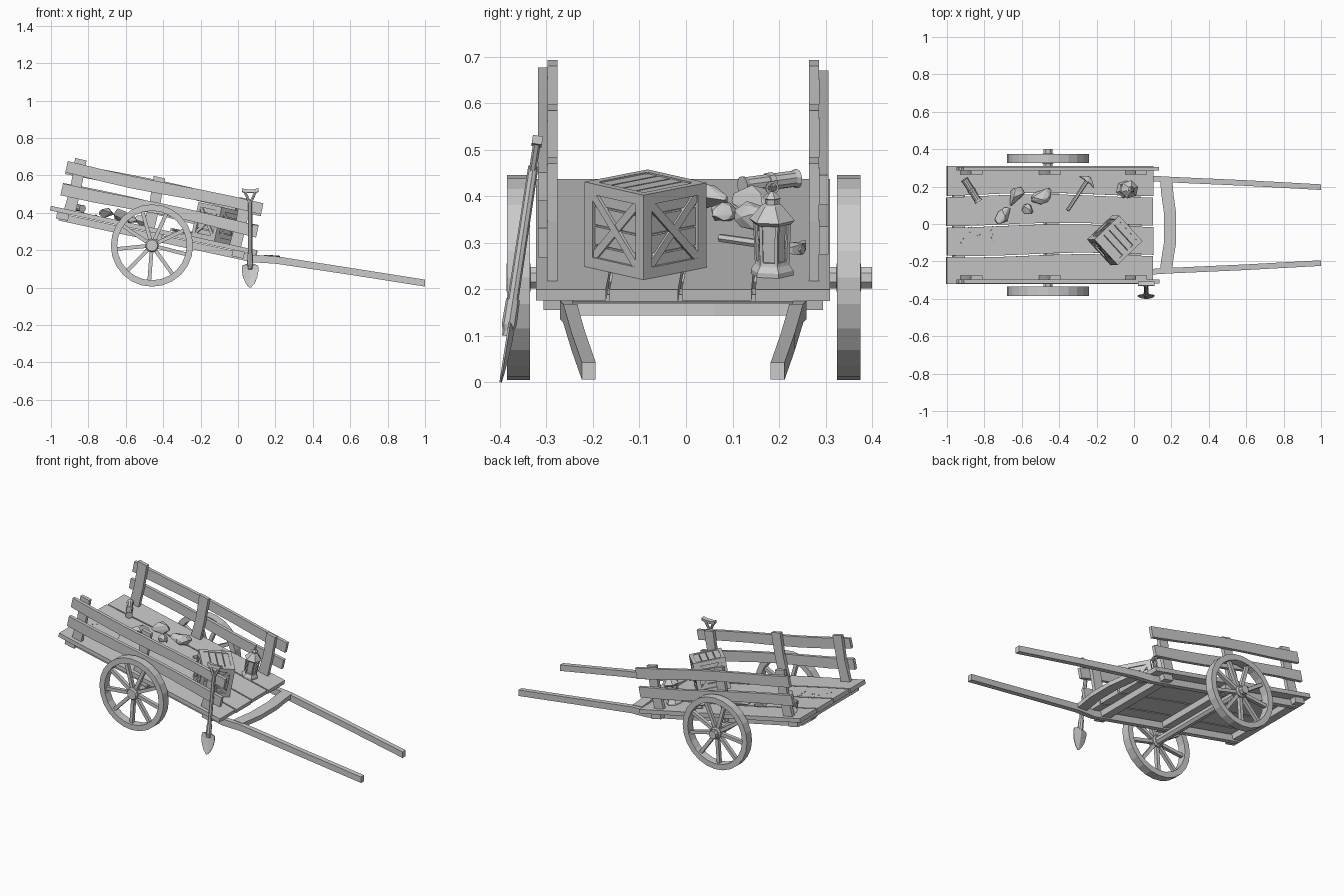
import bpy, bmesh, math, random
from mathutils import Matrix, Vector

if "Cube" in bpy.data.objects:
    bpy.data.objects.remove(bpy.data.objects["Cube"])

random.seed(4)
YC = -0.006
TILT = math.atan(0.2155)
T = Matrix.Translation


def R(a, axis):
    return Matrix.Rotation(a, 4, axis)


def on_deck(x, y, h=0, turn=0):
    """Frame sitting on the tilted deck at world x, y."""
    return T((x, y, 0.437 - 0.2155 * (x + 1))) @ R(TILT, 'Y') @ R(turn, 'Z') @ T((0, 0, h))


def finish(name, bm, M=Matrix()):
    bmesh.ops.recalc_face_normals(bm, faces=bm.faces)
    bm.transform(M)
    me = bpy.data.meshes.new(name)
    bm.to_mesh(me)
    bm.free()
    ob = bpy.data.objects.new(name, me)
    bpy.context.collection.objects.link(ob)
    return ob


def add_loft(bm, rings, M=Matrix(), closed=False):
    vs = [[bm.verts.new(M @ Vector(p)) for p in r] for r in rings]
    n = len(vs[0])
    for i in range(len(vs) if closed else len(vs) - 1):
        a, b = vs[i], vs[(i + 1) % len(vs)]
        for j in range(n):
            bm.faces.new((a[j], a[(j + 1) % n], b[(j + 1) % n], b[j]))
    if not closed:
        bm.faces.new(vs[0])
        bm.faces.new(vs[-1])


def loft(name, rings, M=Matrix(), closed=False):
    bm = bmesh.new()
    add_loft(bm, rings, M, closed)
    return finish(name, bm)


def add_box(bm, c, s, M=Matrix()):
    bmesh.ops.create_cube(bm, size=1, matrix=M @ T(c) @ Matrix.Diagonal((*s, 1)))


def yz(x, y0, y1, z0, z1):
    return [(x, y0, z0), (x, y1, z0), (x, y1, z1), (x, y0, z1)]


def turned(profile, n, axis='Z', phase=0):
    """Rings of n points from (radius, height) pairs."""
    out = []
    for r, h in profile:
        ring = [(r * math.cos(phase + k * math.tau / n), r * math.sin(phase + k * math.tau / n), h) for k in range(n)]
        out.append([(x, z, y) for x, y, z in ring] if axis == 'Y' else ring)
    return out


def tube(a, b, r0, r1, n=8):
    a, b = Vector(a), Vector(b)
    q = (b - a).to_track_quat('Z', 'Y').to_matrix().to_4x4()
    return turned([(r0, 0), (r1, (b - a).length)], n), T(a) @ q


# deck planks with wavy seams
D = on_deck(-0.45, YC)
xs = [-0.563 + 1.127 * i / 8 for i in range(9)]


def seam(k, x):
    return -0.32 + 0.16 * k + (0.009 * math.sin(5 * x + k * 0.6) if 0 < k < 4 else 0)


for k in range(4):
    e = 0.004 * (k % 2)
    loft(f"deck_plank_{k}", [yz(x + (e if abs(x) > .56 else 0), seam(k, x) + .004, seam(k + 1, x) - .004, -.025, 0)
                             for x in xs], D)

# side rails and posts
for s, side in ((1, "left"), (-1, "right")):
    for h, nm, ph in ((0.22, "upper", 0.5), (0.103, "lower", 2.0)):
        rings = []
        for i in range(7):
            x = -0.525 + 1.07 * i / 6
            w = 0.007 * math.sin(6 * x + ph + s)
            rings.append(yz(x, s * .292, s * .312, h - .031 + w, h + .031 + w * .6))
        loft(f"{nm}_rail_{side}", rings, D)
    for i, (x, top) in enumerate(((-.459, .277), (-.028, .272), (.445, .258))):
        rings = [[(x - w + o, s * .292, z), (x + w + o, s * .292, z), (x + w + o, s * .27, z), (x - w + o, s * .27, z)]
                 for z, w, o in ((-.02, .032, 0), (.13, .029, .006), (top, .031, 0))]
        loft(f"rail_post_{side}_{i}", rings, D)

    # long under-beam running out into the pulling shaft
    path = [(-.96, .25, .379, .04), (.08, .25, .155, .04), (.2, .243, .148, .04), (.6, .225, .087, .037), (1, .203, .024, .037)]
    loft(f"shaft_{side}", [yz(x, s * y - .015 + YC, s * y + .015 + YC, z - h / 2, z + h / 2) for x, y, z, h in path])

# cross beams under the deck and bowed bar between the shafts
for x in (-.49, .02, .47):
    bm = bmesh.new()
    add_box(bm, (x, 0, -.042), (.065, .6, .034), D)
    finish("cross_beam", bm)
bar = []
for y, o in ((-.245, 0), (-.2, .004), (-.1, .02), (.06, .02), (.16, .006), (.23, 0)):
    bar.append([(.14 + o, y, .148), (.205 + o, y, .143), (.205 + o, y, .17), (.14 + o, y, .175)])
loft("shaft_crossbar", bar)

# axle and spoked wheels
loft("axle", turned([(.025, -.385), (.025, .4)], 8, 'Y', math.pi / 8), T((-.46, 0, .225)))
for y, side in ((.35, "left"), (-.36, "right")):
    M = T((-.46, y, .225))
    bm = bmesh.new()
    rim = []
    for k in range(24):
        a = k * math.tau / 24
        rim.append([(r * math.cos(a), d, r * math.sin(a))
                    for r, d in ((.22, -.025), (.22, .025), (.186, .025), (.186, -.025))])
    add_loft(bm, rim, closed=True)
    add_loft(bm, turned([(.03, -.026), (.036, -.018), (.036, .018), (.03, .026)], 12, 'Y'))
    for k in range(9):
        add_box(bm, (.11, 0, 0), (.16, .022, .02), R(k * math.tau / 9 + .25, 'Y'))
    finish(f"wheel_{side}", bm, M)

# wooden crate with slats, frame and crossed braces
bm = bmesh.new()
S = .186
add_box(bm, (0, 0, S / 2), (.15, .15, .15))
for k in range(4):
    F = R(k * math.pi / 2, 'Z')
    for i in range(4):
        add_box(bm, (0, -.079, .028 + i * .0433), (.16, .012, .039), F)
    for z in (.012, S - .012):
        add_box(bm, (0, -S / 2 + .01, z), (S, .02, .024), F)
    add_box(bm, (-S / 2 + .0125, -S / 2 + .0125, S / 2), (.025, .025, S), F)
    for i, a in enumerate((.785, -.785)):
        add_box(bm, (0, 0, 0), (.2, .01, .018), F @ T((0, -.087 + .002 * i, S / 2)) @ R(a, 'Y'))
for i in range(4):
    for z in (.006, S - .009):
        add_box(bm, (-.0585 + i * .039, 0, z), (.035, .15, .012))
finish("crate", bm, on_deck(-.122, -.087, 0, math.radians(43)))

# hexagonal lantern
bm = bmesh.new()
add_loft(bm, turned([(.047, 0), (.047, .01), (.038, .022), (.036, .03)], 6))
add_loft(bm, turned([(.027, .03), (.03, .115)], 6))
for k in range(6):
    rings, M = tube((.033, 0, .025), (.037, 0, .12), .005, .005, 4)
    add_loft(bm, rings, R(k * math.tau / 6, 'Z') @ M)
add_loft(bm, turned([(.042, .112), (.05, .12), (.022, .152), (.016, .155), (.016, .166), (.02, .168), (.004, .182)], 6))
ring = []
for k in range(10):
    a = k * math.tau / 10
    ring.append([(q * dx, r * math.cos(a), .19 + r * math.sin(a))
                 for q, r, dx in ((1, .015, .003), (1, .010, .003), (-1, .010, .003), (-1, .015, .003))])
add_loft(bm, ring, closed=True)
finish("lantern", bm, on_deck(-.05, .185, 0, .3))


# rocks: hulls of random points
def add_rock(bm, M, n=16):
    pts = []
    for _ in range(n):
        v = Vector([random.gauss(0, 1) for _ in range(3)]).normalized()
        pts.append(bm.verts.new(M @ v))
    res = bmesh.ops.convex_hull(bm, input=pts)
    bmesh.ops.delete(bm, geom=[g for g in res["geom_interior"] if isinstance(g, bmesh.types.BMVert)], context='VERTS')


for i, (x, y, a, b, c, t) in enumerate(((-.645, .15, .063, .042, .035, .7), (-.705, .04, .058, .036, .03, .9),
                                        (-.575, .08, .036, .028, .024, -.6), (-.5, .15, .062, .045, .035, .5))):
    bm = bmesh.new()
    add_rock(bm, Matrix.Diagonal((a, b, c, 1)), 20)
    finish(f"rock_{i}", bm, on_deck(x, y, c * .8, t))
bm = bmesh.new()
for i in range(16):
    r = random.uniform(.002, .005)
    M = on_deck(random.uniform(-.94, -.75), random.uniform(-.12, 0), .002)
    add_rock(bm, M @ Matrix.Diagonal((r, r, r, 1)), 8)
finish("pebbles", bm)

# rolled sheet with a tie
roll = turned([(.021, -.07), (.018, -.06), (.018, -.008), (.021, -.007), (.021, .007), (.018, .008), (.018, .06), (.021, .07)], 10)
loft("rolled_sheet", roll, on_deck(-.873, .18, .021, math.radians(-57)) @ R(math.pi / 2, 'Y'))

# pickaxe lying on the deck
bm = bmesh.new()
rings, M = tube((-.105, 0, .012), (.11, 0, .012), .009, .01, 6)
add_loft(bm, rings, M)
head = []
for y, o, w, h in ((-.05, -.02, .002, .003), (-.025, -.004, .009, .008), (0, 0, .014, .012), (.025, -.003, .009, .008), (.045, -.012, .003, .009)):
    x = .095 + o
    head.append([(x - w, y, .013 - h), (x + w, y, .013 - h), (x + w, y, .013 + h), (x - w, y, .013 + h)])
add_loft(bm, head)
finish("pickaxe", bm, on_deck(-.3, .16, 0, math.radians(56)))

# shovel leaning on the right side
foot, top = Vector((.065, -.399, 0)), Vector((.065, -.318, .53))
lean = math.atan2(top.y - foot.y, top.z)
bm = bmesh.new()
rings, M = tube((0, 0, .1), (0, 0, .47), .012, .011, 8)
add_loft(bm, rings, M)
blade = []
for z, w, b in ((0, .004, 0), (.02, .022, .003), (.055, .038, .007), (.095, .045, .01), (.118, .043, .008), (.13, .015, .004)):
    blade.append([(-w, -.002, z), (0, -.002 + b, z), (w, -.002, z), (w, .002, z), (0, .003 + b, z), (-w, .002, z)])
add_loft(bm, blade)
add_loft(bm, turned([(.01, .105), (.016, .125), (.015, .18)], 8))
for s in (-1, 1):
    rings, M = tube((0, 0, .455), (s * .03, 0, .52), .008, .008, 6)
    add_loft(bm, rings, M)
grip = [[(x, -.011, z - .009), (x, .011, z - .009), (x, .011, z + .009), (x, -.011, z + .009)]
        for x, z in ((-.044, .527), (-.02, .521), (.02, .521), (.044, .527))]
add_loft(bm, grip)
finish("shovel", bm, T(foot) @ R(-lean, 'X'))
